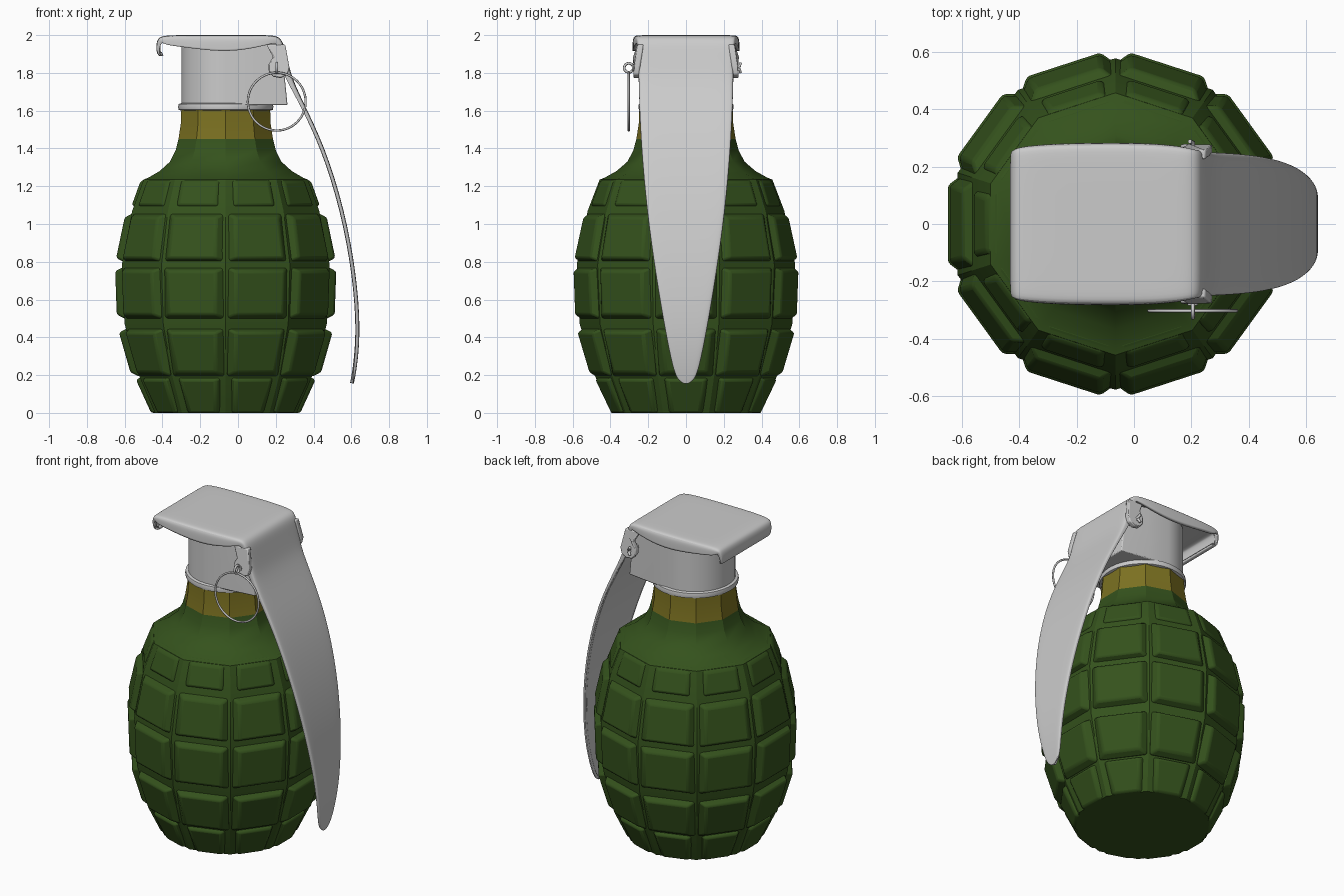
import bpy, bmesh
from math import sin, cos, tan, pi, radians
from mathutils import Vector

if "Cube" in bpy.data.objects:
    bpy.data.objects.remove(bpy.data.objects["Cube"])

CX = -0.065      # axis of the body
SIDES = 10


def material(name, rgb):
    m = bpy.data.materials.new(name)
    m.diffuse_color = (*rgb, 1)
    m.use_nodes = True
    m.node_tree.nodes["Principled BSDF"].inputs["Base Color"].default_value = m.diffuse_color
    return m


GREEN = material("green_paint", (0.035, 0.085, 0.012))
YELLOW = material("yellow_paint", (0.20, 0.165, 0.015))


def finish(name, bm, mat=None, bevel=0, angle=30, recalc=True):
    if recalc:
        bmesh.ops.recalc_face_normals(bm, faces=bm.faces)
    me = bpy.data.meshes.new(name)
    bm.to_mesh(me)
    bm.free()
    ob = bpy.data.objects.new(name, me)
    bpy.context.collection.objects.link(ob)
    if mat:
        me.materials.append(mat)
    if bevel:
        b = ob.modifiers.new("bevel", 'BEVEL')
        b.width, b.segments, b.limit_method = bevel, 2, 'ANGLE'
    bpy.ops.object.select_all(action='DESELECT')
    bpy.context.view_layer.objects.active = ob
    ob.select_set(True)
    bpy.ops.object.shade_smooth_by_angle(angle=radians(angle))
    return ob


def loft(bm, rings, closed=True, caps=True):
    vs = [[bm.verts.new(p) for p in r] for r in rings]
    n = len(rings[0])
    for a, b in zip(vs, vs[1:]):
        for j in range(n if closed else n - 1):
            k = (j + 1) % n
            bm.faces.new((a[j], b[j], b[k], a[k]))
    if caps:
        bm.faces.new(vs[0])
        bm.faces.new(vs[-1])


def lathe(name, profile, sides, mat=None, flat_radius=False, **kw):
    # flat_radius: radii are measured to the middle of each side
    f = 1 / cos(pi / sides) if flat_radius else 1
    bm = bmesh.new()
    loft(bm, [[(CX + r * f * cos(2 * pi * (i + .5) / sides),
                r * f * sin(2 * pi * (i + .5) / sides), z)
               for i in range(sides)] for r, z in profile])
    return finish(name, bm, mat, **kw)


# body core (groove floor), shoulder and painted neck band
lathe("body_core", [(.375, 0), (.458, .195), (.535, .47), (.55, .785), (.495, 1.07),
                    (.435, 1.235), (.41, 1.245), (.35, 1.28), (.295, 1.33),
                    (.265, 1.39), (.25, 1.45)], SIDES, GREEN, True)
lathe("neck_band", [(.25, 1.45), (.238, 1.53), (.235, 1.61)], SIDES, YELLOW, True)

# raised blocks: five rows around ten sides (z, radius at bottom and top)
rows = [(0, .395, .175, .475), (.215, .505, .425, .565), (.52, .577, .75, .585),
        (.82, .58, 1.035, .535), (1.10, .497, 1.225, .452)]
bm = bmesh.new()
HALF = tan(pi / SIDES)
for z0, r0, z1, r1 in rows:
    for i in range(SIDES):
        a = 2 * pi * i / SIDES
        n, t = Vector((cos(a), sin(a), 0)), Vector((-sin(a), cos(a), 0))
        rings = []
        for depth, gap, grow in ((.05, .018, .025), (0, .055, 0)):
            ring = []
            for r, z, s in ((r0, z0, -1), (r0, z0, 1), (r1, z1, 1), (r1, z1, -1)):
                zz = max(0, z + (grow if z == z1 else -grow))
                ring.append(Vector((CX, 0, zz)) + n * (r - depth) + t * s * (r * HALF - gap))
            rings.append(ring)
        loft(bm, rings)
finish("body_blocks", bm, GREEN, bevel=.012)

# collar ring under the head
lathe("collar", [(.235, 1.60), (.25, 1.605), (.253, 1.62), (.25, 1.635), (.235, 1.64)], 48)

# head: round at the back, squared off and sloped towards the lever
bm = bmesh.new()
rings = []
for z, xe in ((1.63, .262), (1.80, .245), (1.97, .20)):
    arc = [(CX + .235 * cos(pi / 2 + pi * i / 24), .235 * sin(pi / 2 + pi * i / 24), z)
           for i in range(25)]
    rings.append(arc + [(.08, -.225, z), (xe, -.20, z), (xe, .20, z), (.08, .225, z)])
loft(bm, rings)
finish("head", bm, bevel=.006)

# lever: curled rear lip, top plate, bend and long strap (x, z, half width, skirt depth)
path = [(-.395, 1.893, .235, .008), (-.412, 1.885, .24, .010), (-.430, 1.90, .248, .014),
        (-.434, 1.94, .255, .02), (-.427, 1.98, .262, .03), (-.40, 1.999, .27, .05),
        (-.28, 2.0, .281, .065), (-.09, 2.0, .284, .09), (.06, 2.0, .282, .075),
        (.16, 2.0, .272, .05), (.212, 1.995, .262, .04), (.238, 1.965, .258, .035),
        (.252, 1.91, .254, .04), (.272, 1.83, .252, .045), (.292, 1.76, .25, .03),
        (.345, 1.645, .247, .022), (.46, 1.41, .237, .02), (.565, 1.075, .208, .02),
        (.628, .73, .160, .02), (.648, .45, .113, .02), (.635, .28, .079, .018),
        (.622, .20, .058, .014), (.616, .168, .036, .008), (.613, .155, .012, .004)]
rings = []
for i, (x, z, w, d) in enumerate(path):
    a, b = path[max(i - 1, 0)], path[min(i + 1, len(path) - 1)]
    t = Vector((b[0] - a[0], 0, b[1] - a[1])).normalized()
    n = Vector((-t.z, 0, t.x))
    c = min(.03, d, w * .4)
    half = [(w, d), (w, d * .5), (w - c * .15, c * .15), (w - c, 0), (w * .4, 0)]
    section = [(-y, k) for y, k in half] + [(y, k) for y, k in reversed(half)]
    rings.append([Vector((x, y, z)) - n * k for y, k in section])
bm = bmesh.new()
loft(bm, rings, closed=False, caps=False)
lever = finish("lever", bm, angle=50, recalc=False)
lever.modifiers.new("smooth", 'SUBSURF').levels = 2
lever.modifiers["smooth"].render_levels = 2
sol = lever.modifiers.new("thickness", 'SOLIDIFY')
sol.thickness, sol.offset = .02, -1

# ears that hold the pin on both sides of the lever
ear = [(.15, 1.95), (.25, 1.95), (.272, 1.83), (.262, 1.79), (.225, 1.772),
       (.185, 1.78), (.162, 1.81), (.162, 1.845), (.185, 1.885)]
for side, name in ((-1, "ear_front"), (1, "ear_back")):
    bm = bmesh.new()
    loft(bm, [[(x, side * (y - (.02 if z > 1.9 else 0)), z) for x, z in ear]
              for y in (.245, .278)])
    finish(name, bm, bevel=.006)


def rod(name, pts, radius, closed=False):
    cu = bpy.data.curves.new(name, 'CURVE')
    cu.dimensions, cu.bevel_depth, cu.bevel_resolution = '3D', radius, 2
    cu.use_fill_caps = True
    sp = cu.splines.new('POLY')
    sp.points.add(len(pts) - 1)
    for p, q in zip(sp.points, pts):
        p.co = (*q, 1)
    sp.use_cyclic_u = closed
    sp.use_smooth = True
    bpy.context.collection.objects.link(bpy.data.objects.new(name, cu))


# safety pin with eye and split ends, and the pull ring
PX, PZ = .205, 1.827
rod("pin", [(PX, -.285, PZ), (PX, .27, PZ)], .018)
rod("pin_eye", [(PX, -.303 + .024 * cos(a), PZ + .024 * sin(a))
                for a in (2 * pi * i / 24 for i in range(24))], .007, True)
for s, name in ((1, "pin_end_upper"), (-1, "pin_end_lower")):
    rod(name, [(PX, .26, PZ + s * .006), (PX, .284, PZ + s * .008),
               (PX - .01, .288, PZ + s * .025)], .008)
rod("pull_ring", [(PX + .153 * cos(a), -.303, 1.648 + .153 * sin(a))
                  for a in (2 * pi * i / 64 for i in range(64))], .006, True)
